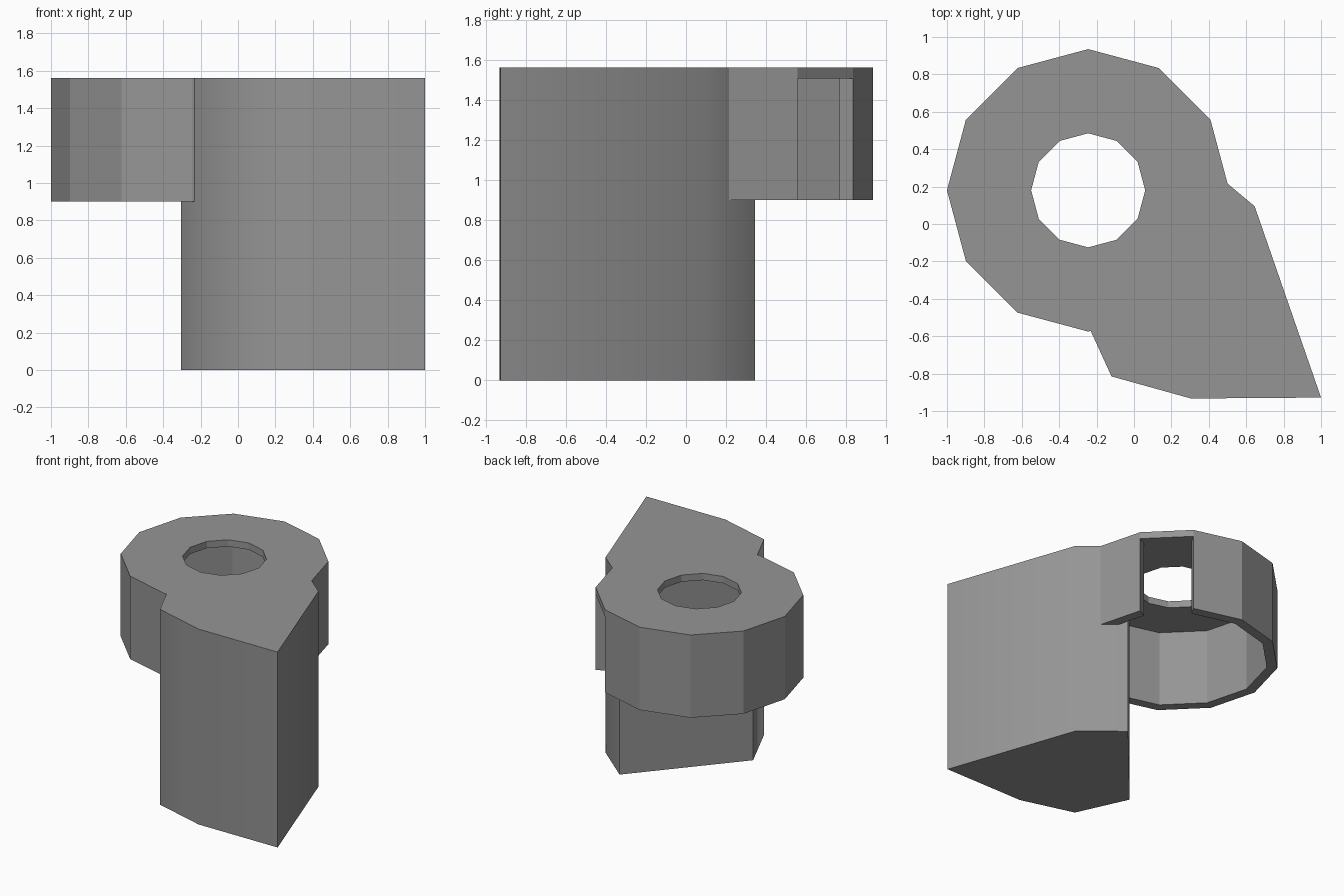
import bpy, bmesh, math

if "Cube" in bpy.data.objects:
    bpy.data.objects.remove(bpy.data.objects["Cube"])

CX, CY = -0.245, 0.18          # ring axis
R_OUT, R_WALL, R_HOLE = 0.755, 0.677, 0.305
Z_LOW, Z_CAP, Z_TOP = 0.90, 1.508, 1.562
SIDES = 12

grey = bpy.data.materials.new("dark_grey")
grey.diffuse_color = (0.3, 0.3, 0.3, 1)
grey.use_nodes = True
grey.node_tree.nodes["Principled BSDF"].inputs["Base Color"].default_value = grey.diffuse_color


def finish(name, bm):
    bmesh.ops.recalc_face_normals(bm, faces=bm.faces)
    mesh = bpy.data.meshes.new(name)
    bm.to_mesh(mesh)
    bm.free()
    mesh.materials.append(grey)
    obj = bpy.data.objects.new(name, mesh)
    bpy.context.collection.objects.link(obj)
    return obj


def prism(name, outline, z0, z1):
    bm = bmesh.new()
    face = bm.faces.new([bm.verts.new((x, y, z0)) for x, y in outline])
    top = bmesh.ops.extrude_face_region(bm, geom=[face], use_keep_orig=True)["geom"]
    verts = [g for g in top if isinstance(g, bmesh.types.BMVert)]
    bmesh.ops.translate(bm, verts=verts, vec=(0, 0, z1 - z0))
    return finish(name, bm)


def ring(name, r_in, r_out, z0, z1, first=0, count=SIDES):
    """Sweep a rectangular section round the axis, open if count < SIDES."""
    bm = bmesh.new()
    closed = count == SIDES
    sections = []
    for i in range(count if closed else count + 1):
        a = 2 * math.pi * (first + i) / SIDES
        sections.append([bm.verts.new((CX + r * math.cos(a), CY + r * math.sin(a), z))
                         for r, z in ((r_in, z0), (r_out, z0), (r_out, z1), (r_in, z1))])
    for i in range(count):
        a, b = sections[i], sections[(i + 1) % len(sections)]
        for k in range(4):
            n = (k + 1) % 4
            bm.faces.new((a[k], a[n], b[n], b[k]))
    if not closed:
        bm.faces.new(sections[0])
        bm.faces.new(sections[-1])
    return finish(name, bm)


# Tall six-sided block, softened across its shallow corners
block = prism("main_block", [(1.0, -0.928), (0.645, 0.095), (0.346, 0.345),
                             (-0.305, -0.412), (-0.12, -0.815), (0.305, -0.933)], 0, Z_TOP)
bpy.context.view_layer.objects.active = block
block.select_set(True)
bpy.ops.object.shade_smooth_by_angle(angle=math.radians(60))

# Ring wall with one side left open as a window
ring("ring_wall", R_WALL, R_OUT, Z_LOW, Z_CAP, first=2, count=SIDES - 1)

# Thin top plate with the round hole
ring("top_plate", R_HOLE, R_OUT, Z_CAP, Z_TOP)
